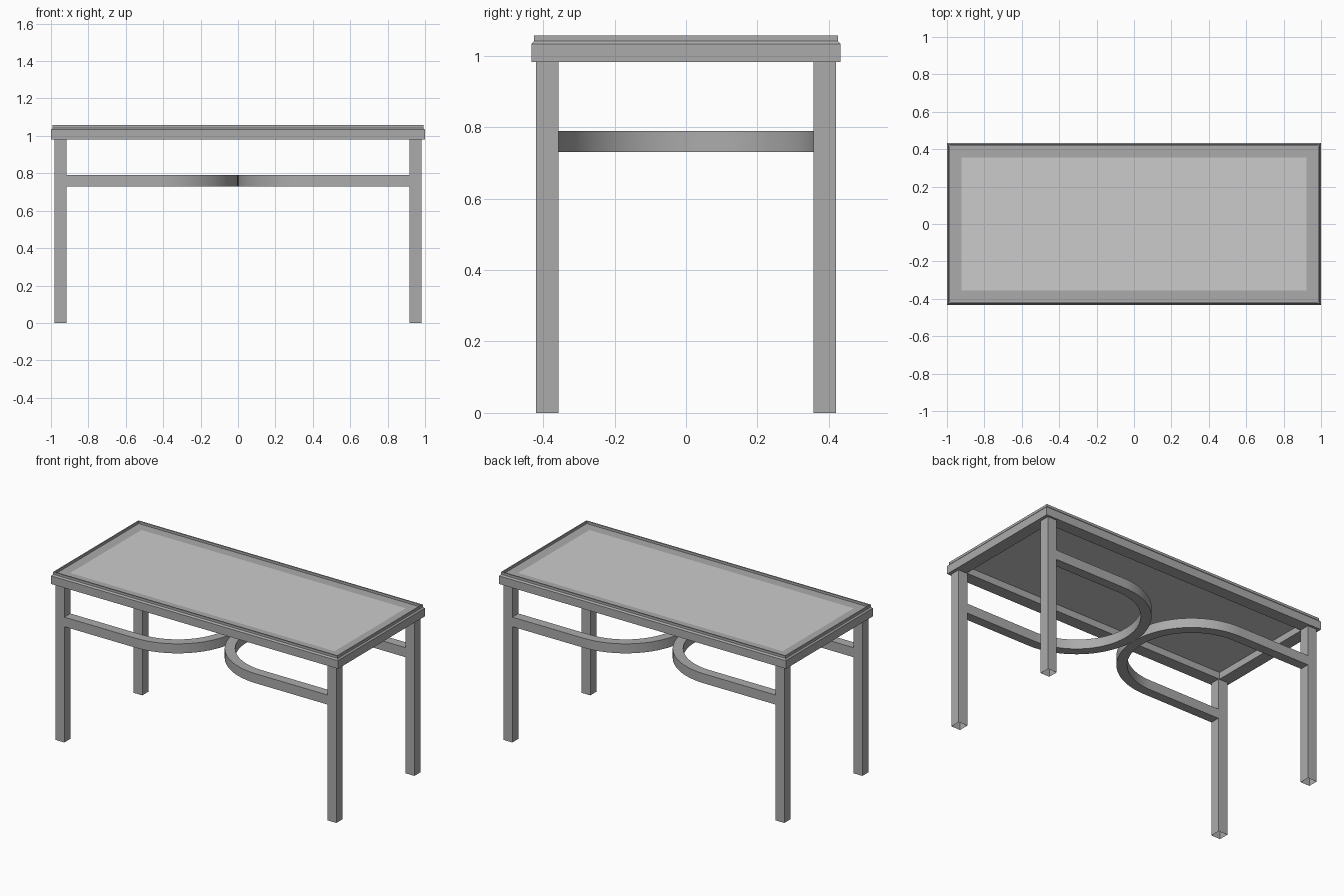
import bpy, bmesh, math

if "Cube" in bpy.data.objects:
    bpy.data.objects.remove(bpy.data.objects["Cube"])

HX, HY = 1.0, 0.433      # half size of the table top
LEG, BAR = 0.063, 0.06   # square sections of legs and stretchers
LEG_H = 0.982


def material(name, value):
    mat = bpy.data.materials.new(name)
    mat.diffuse_color = (value, value, value, 1)
    mat.use_nodes = True
    mat.node_tree.nodes["Principled BSDF"].inputs["Base Color"].default_value = mat.diffuse_color
    return mat


DARK = material("frame_grey", .41)
LIGHT = material("panel_grey", .56)


def finish(name, bm, mat, smooth=False):
    mesh = bpy.data.meshes.new(name)
    bm.to_mesh(mesh)
    bm.free()
    mesh.materials.append(mat)
    ob = bpy.data.objects.new(name, mesh)
    bpy.context.collection.objects.link(ob)
    if smooth:
        bpy.ops.object.select_all(action='DESELECT')
        ob.select_set(True)
        bpy.context.view_layer.objects.active = ob
        bpy.ops.object.shade_smooth_by_angle(angle=math.radians(30))
    return ob


def bridge(bm, rings, closed):
    """Join successive four-point rings with quads."""
    n = len(rings)
    for i in range(n if closed else n - 1):
        a, b = rings[i], rings[(i + 1) % n]
        for k in range(4):
            j = (k + 1) % 4
            bm.faces.new((a[k], a[j], b[j], b[k]))
    if not closed:
        bm.faces.new(rings[0])
        bm.faces.new(rings[-1])
    bmesh.ops.recalc_face_normals(bm, faces=bm.faces)


def rect_profile(name, profile, closed, mat):
    """Stack rectangles given as (inset from outer edge, height)."""
    bm = bmesh.new()
    rings = [[bm.verts.new((sx * (HX - d), sy * (HY - d), z))
              for sx, sy in ((-1, -1), (1, -1), (1, 1), (-1, 1))]
             for d, z in profile]
    bridge(bm, rings, closed)
    return finish(name, bm, mat)


# Moulded frame with a thin raised lip around a flat border
rect_profile("top_frame", [(0, LEG_H), (0, 1.033), (.008, 1.042), (.008, 1.057),
                           (.016, 1.057), (.016, 1.042), (.078, 1.042), (.078, LEG_H)],
             True, DARK)

# Flat lighter panel, flush with the border
rect_profile("top_panel", [(.078, 1.025), (.078, 1.042)], False, LIGHT)

# Legs, open at the foot
for sx, side in ((-1, "left"), (1, "right")):
    for sy, end in ((-1, "front"), (1, "back")):
        bm = bmesh.new()
        bmesh.ops.create_cube(bm, size=1)
        bmesh.ops.scale(bm, vec=(LEG, LEG, LEG_H), verts=bm.verts)
        bmesh.ops.translate(bm, vec=(sx * .9485, sy * .3885, LEG_H / 2), verts=bm.verts)
        foot = [f for f in bm.faces if f.normal.z < -.5]
        bmesh.ops.delete(bm, geom=foot, context='FACES_ONLY')
        finish(f"{end}_{side}_leg", bm, DARK)

# U-shaped stretchers meeting at the centre
R, CX, SEG = .39, .42, 48
for s, side in ((-1, "left"), (1, "right")):
    path = [(.92, -R, 0, -1)]
    for i in range(SEG + 1):
        a = math.pi * i / SEG
        nx, ny = -math.sin(a), -math.cos(a)
        path.append((CX + R * nx, R * ny, nx, ny))
    path.append((.92, R, 0, 1))
    bm = bmesh.new()
    h = BAR / 2
    rings = [[bm.verts.new((s * (x + nx * u), y + ny * u, .76 + v))
              for u, v in ((-h, -h), (h, -h), (h, h), (-h, h))]
             for x, y, nx, ny in path]
    bridge(bm, rings, False)
    finish(f"{side}_curved_stretcher", bm, DARK, smooth=True)
